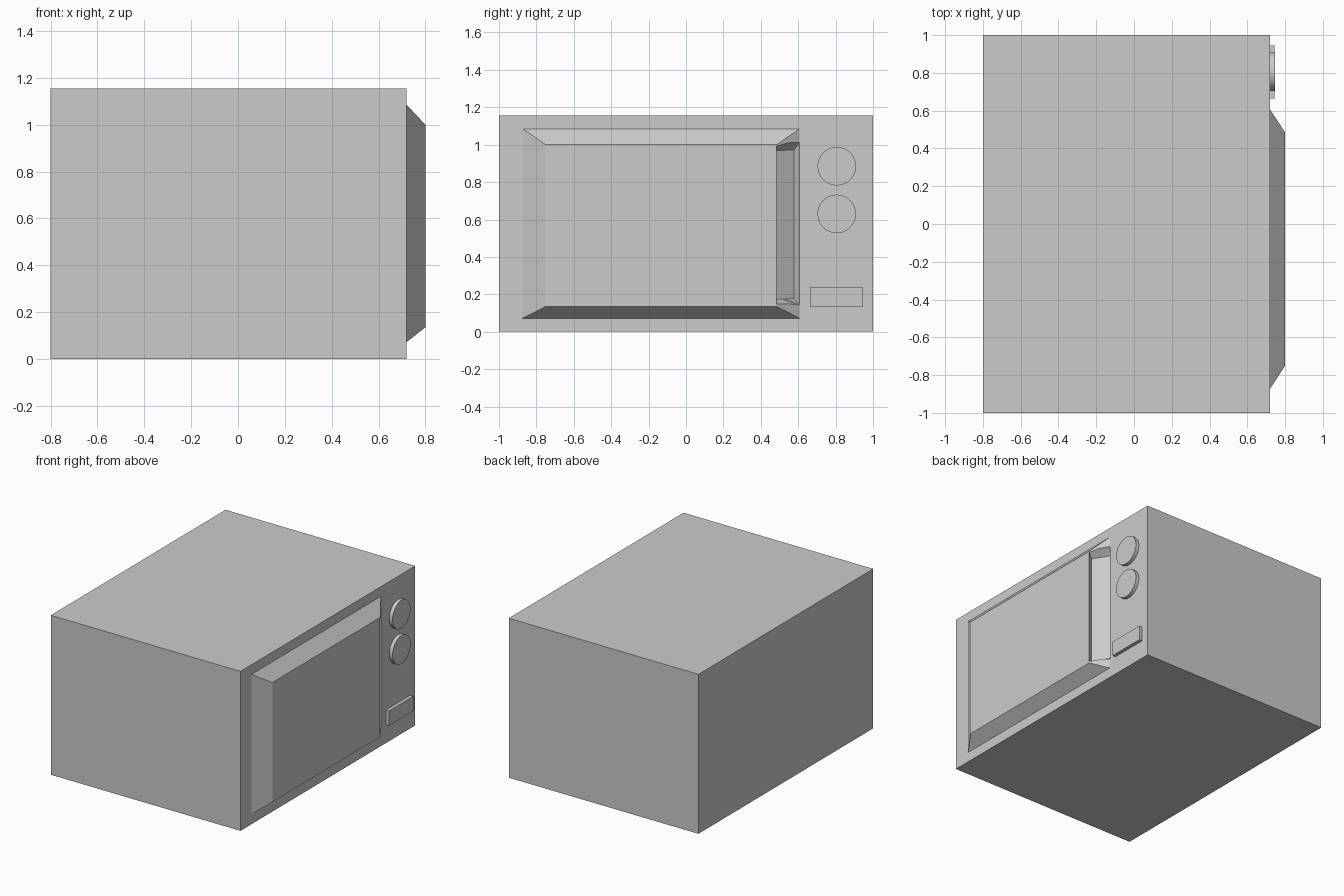
import bpy, bmesh, math
from mathutils import Matrix

if "Cube" in bpy.data.objects:
    bpy.data.objects.remove(bpy.data.objects["Cube"])

FRONT = 0.72  # x of the control face


def hexahedron(name, ring_a, ring_b):
    """Solid between two matching four-point rings."""
    bm = bmesh.new()
    a = [bm.verts.new(p) for p in ring_a]
    b = [bm.verts.new(p) for p in ring_b]
    bm.faces.new(a)
    bm.faces.new(b)
    for i in range(4):
        j = (i + 1) % 4
        bm.faces.new((a[i], a[j], b[j], b[i]))
    bmesh.ops.recalc_face_normals(bm, faces=bm.faces)
    mesh = bpy.data.meshes.new(name)
    bm.to_mesh(mesh)
    bm.free()
    obj = bpy.data.objects.new(name, mesh)
    bpy.context.collection.objects.link(obj)
    return obj


def rect(x, y0, y1, z0, z1):
    return [(x, y0, z0), (x, y1, z0), (x, y1, z1), (x, y0, z1)]


# Cabinet and sloped door
body = hexahedron("cabinet", rect(-0.8, -1, 1, 0, 1.155), rect(FRONT, -1, 1, 0, 1.155))
door = hexahedron("door", rect(FRONT, -0.873, 0.607, 0.072, 1.085),
                  rect(0.8, -0.75, 0.485, 0.135, 1.0))

# Finger recess sunk into the opening side of the door
rim = [(0.8, 0.485, 0.147), (FRONT, 0.606, 0.143), (FRONT, 0.606, 1.012), (0.8, 0.485, 0.992)]
deep = [(0.757, 0.457, 0.172), (0.677, 0.578, 0.178), (0.677, 0.578, 0.972), (0.757, 0.457, 0.968)]
outside = [tuple(2 * r - d for r, d in zip(p, q)) for p, q in zip(rim, deep)]
cutter = hexahedron("recess_cutter", outside, deep)
cutter.hide_render = True
cutter.hide_viewport = True
cutter.display_type = 'WIRE'
for obj in (body, door):
    mod = obj.modifiers.new("recess", 'BOOLEAN')
    mod.operation = 'DIFFERENCE'
    mod.solver = 'EXACT'
    mod.object = cutter

# Two round control knobs
for name, z in (("upper_knob", 0.885), ("lower_knob", 0.63)):
    bpy.ops.mesh.primitive_cylinder_add(vertices=32, radius=0.103, depth=0.027,
                                        location=(FRONT + 0.0125, 0.806, z),
                                        rotation=(0, math.pi / 2, 0))
    bpy.context.object.name = name
    bpy.ops.object.shade_smooth_by_angle(angle=math.radians(30))

# Door release button
hexahedron("release_button", rect(FRONT - 0.001, 0.664, 0.944, 0.133, 0.24),
           rect(0.745, 0.664, 0.944, 0.133, 0.24))
